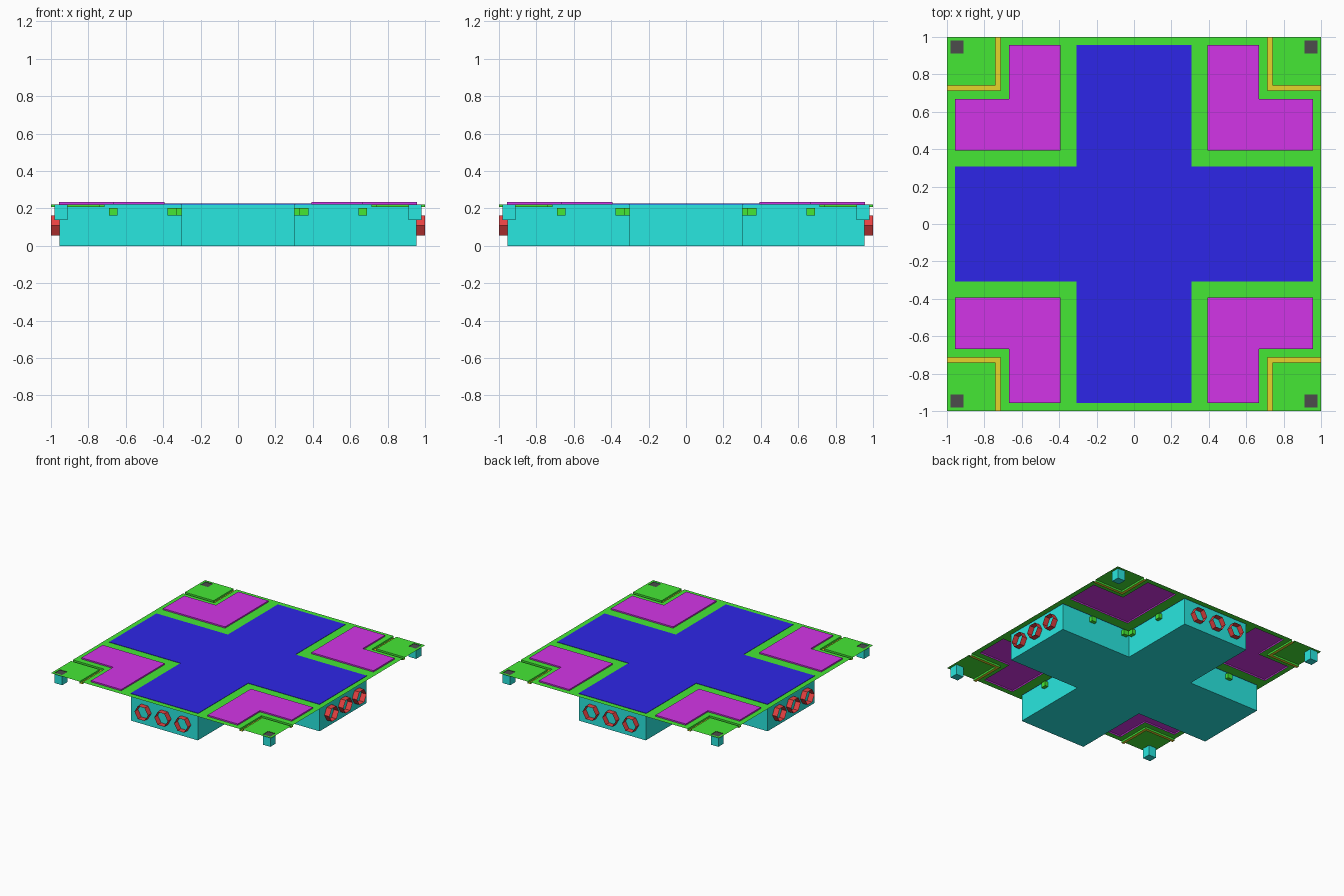
import bpy, bmesh, math
from mathutils import Matrix, Vector

cube = bpy.data.objects.get("Cube")
if cube:
    bpy.data.objects.remove(cube)


def material(name, r, g, b):
    lin = [((c + 0.055) / 1.055) ** 2.4 for c in (r, g, b)] + [1]
    m = bpy.data.materials.new(name)
    m.use_nodes = True
    m.diffuse_color = lin
    m.node_tree.nodes["Principled BSDF"].inputs["Base Color"].default_value = lin
    return m


GREEN = material("green", 0.27, 0.91, 0.21)
BLUE = material("blue", 0.18, 0.15, 0.91)
MAGENTA = material("magenta", 0.83, 0.21, 0.91)
YELLOW = material("yellow", 0.91, 0.84, 0.17)
GREY = material("dark grey", 0.30, 0.30, 0.30)
TEAL = material("teal", 0.16, 0.91, 0.88)
RED = material("red", 0.91, 0.26, 0.26)

# Heights of the deck levels
DECK, CROSS, PANEL, GROOVE, CAP = 0.222, 0.225, 0.233, 0.207, 0.219
ARM, REACH = 0.303, 0.954                     # half width and reach of the body
TRIM_ARM, TRIM_REACH = 0.307, 0.956           # the same for the blue cross
LEG_IN, LEG_OUT = 0.912, 0.98


def finish(bm, name, *mats):
    mesh = bpy.data.meshes.new(name)
    bm.to_mesh(mesh)
    bm.free()
    for m in mats:
        mesh.materials.append(m)
    ob = bpy.data.objects.new(name, mesh)
    bpy.context.collection.objects.link(ob)
    return ob


def box(name, lo, hi, mat, open_top=False):
    bm = bmesh.new()
    lo, hi = Vector(lo), Vector(hi)
    size = Matrix.Diagonal((*(hi - lo), 1))
    bmesh.ops.create_cube(bm, size=1, matrix=Matrix.Translation((lo + hi) / 2) @ size)
    if open_top:
        bmesh.ops.delete(bm, geom=[f for f in bm.faces if f.normal.z > 0.5], context='FACES')
    return finish(bm, name, mat)


def cell(x, y):
    """Height and material slot of the deck at a point."""
    small, large = sorted((abs(x), abs(y)))
    if small < TRIM_ARM and large < TRIM_REACH:
        return CROSS, 1                       # blue cross
    if 0.392 < small < 0.667 and large < TRIM_REACH:
        return PANEL, 2                       # raised corner panel
    if 0.715 < small < 0.74:
        return GROOVE, 3                      # groove round the corner pad
    if LEG_IN < small and large < LEG_OUT:
        return CAP, 4                         # leg cap
    return DECK, 0


# Deck: one thin sheet with raised panels and sunken grooves
half = [TRIM_ARM, 0.392, 0.667, 0.715, 0.74, LEG_IN, TRIM_REACH, LEG_OUT, 1]
cuts = [-c for c in reversed(half)] + half
mids = [(a + b) / 2 for a, b in zip(cuts, cuts[1:])]
WALL_SLOT = {0: 0, 1: 1, 2: 2, 3: 0, 4: 4}    # walls take the part's own colour
bm = bmesh.new()


def quad(points, slot):
    f = bm.faces.new([bm.verts.new(p) for p in points])
    f.material_index = slot
    f.normal_update()
    return f


def step(a, b, p, q, direction):
    """Wall between two neighbouring cells of different height."""
    (za, sa), (zb, sb) = a, b
    if za == zb:
        return
    f = quad([(*p, za), (*q, za), (*q, zb), (*p, zb)], WALL_SLOT[max(sa, sb)])
    downhill = Vector(direction) * (za - zb)
    if f.normal.dot(downhill) < 0:
        f.normal_flip()


for i, x in enumerate(mids):
    for j, y in enumerate(mids):
        here = cell(x, y)
        x0, x1, y0, y1 = cuts[i], cuts[i + 1], cuts[j], cuts[j + 1]
        z, slot = here
        quad([(x0, y0, z), (x1, y0, z), (x1, y1, z), (x0, y1, z)], slot)
        if i + 1 < len(mids):
            step(here, cell(mids[i + 1], y), (x1, y0), (x1, y1), (1, 0, 0))
        if j + 1 < len(mids):
            step(here, cell(x, mids[j + 1]), (x0, y1), (x1, y1), (0, 1, 0))
bmesh.ops.remove_doubles(bm, verts=bm.verts, dist=0.0001)
flat = [e for e in bm.edges if len(e.link_faces) == 2]
bmesh.ops.dissolve_limit(bm, angle_limit=0.01, verts=bm.verts, edges=flat, delimit={'MATERIAL'})
finish(bm, "deck", GREEN, BLUE, MAGENTA, YELLOW, GREY)

# Cross-shaped body, closed on top by the blue deck
outline = []
for k in range(4):
    turn = Matrix.Rotation(k * math.pi / 2, 3, 'Z')
    outline += [turn @ Vector(p) for p in
                ((REACH, -ARM, 0), (REACH, ARM, 0), (ARM, ARM, 0))]
bm = bmesh.new()
base = [bm.verts.new(p) for p in outline]
rim = [bm.verts.new(p + Vector((0, 0, DECK))) for p in outline]
bm.faces.new(base[::-1])
for k in range(len(base)):
    n = (k + 1) % len(base)
    bm.faces.new((base[k], base[n], rim[n], rim[k]))
finish(bm, "body", TEAL)


# Parts repeated around the four sides
def place(ob, k):
    ob.data.transform(Matrix.Rotation(k * math.pi / 2, 4, 'Z'))


for k in range(4):
    place(box(f"leg_{k}", (LEG_IN, LEG_IN, 0.138), (LEG_OUT, LEG_OUT, DECK), TEAL, True), k)

    # Small green blocks on the arm walls and in the inner corners
    for n, (a, b) in enumerate(((0.645, 0.69), (0.332, 0.378))):
        near, far = ARM, 0.332
        place(box(f"long_wall_block_{k}_{n}", (a, near, 0.162), (b, far, 0.203), GREEN), k)
        place(box(f"cross_wall_block_{k}_{n}", (near, a, 0.162), (far, b, 0.203), GREEN), k)

    # Open hexagonal tubes on the arm end, flat above and below
    for n, y in enumerate((-0.18, 0, 0.18)):
        bm = bmesh.new()
        pos = Matrix.Translation(((REACH + 1) / 2, y, 0.109))
        spin = Matrix.Rotation(math.pi / 2, 4, 'Y') @ Matrix.Rotation(math.pi / 2, 4, 'Z')
        bmesh.ops.create_cone(bm, cap_ends=False, segments=6, radius1=0.061, radius2=0.061,
                              depth=1 - REACH, matrix=pos @ spin)
        top = max(v.co.z for v in bm.verts)
        if top > 0.109 + 0.058:
            bmesh.ops.rotate(bm, verts=bm.verts, cent=pos.translation,
                             matrix=Matrix.Rotation(math.pi / 6, 3, 'X'))
        place(finish(bm, f"hex_tube_{k}_{n}", RED), k)
